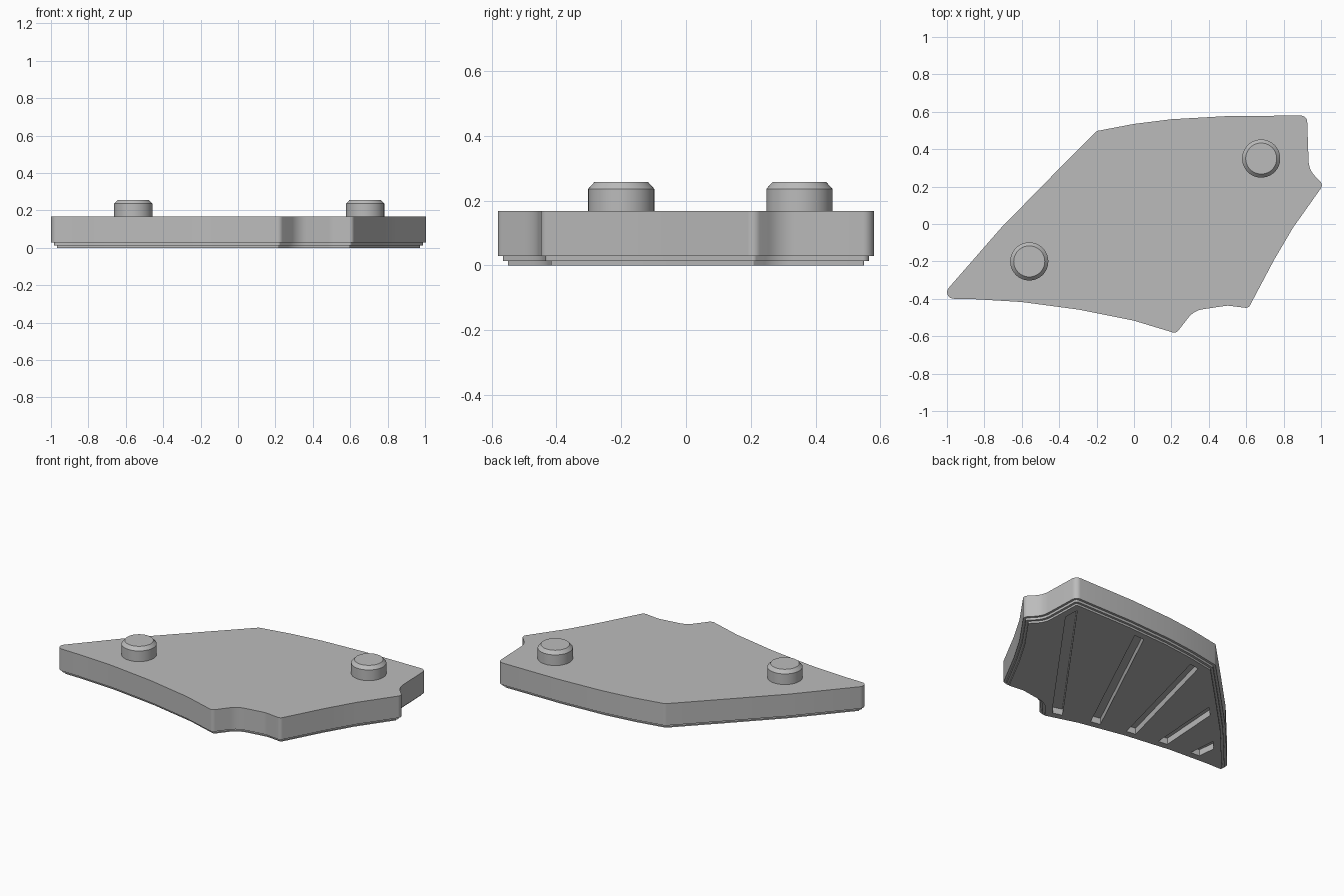
import bpy, bmesh, math
from mathutils import Vector

cube = bpy.data.objects.get("Cube")
if cube:
    bpy.data.objects.remove(cube, do_unlink=True)

GREY = 0.5
steel = bpy.data.materials.new("plain_grey")
steel.use_nodes = True
steel.diffuse_color = (GREY, GREY, GREY, 1)
steel.node_tree.nodes["Principled BSDF"].inputs["Base Color"].default_value = (GREY, GREY, GREY, 1)

# Pad outline, counter-clockwise: x, y, corner radius
CORNERS = [
    (-1.04, -.398, .035), (-.85, -.402, 0), (-.6, -.417, 0), (-.3, -.457, 0), (0, -.517, 0),
    (.225, -.585, .03), (.32, -.463, .12), (.5, -.436, .1), (.612, -.45, .025),
    (.75, -.19, 0), (.85, -.02, 0), (1.013, .21, .03), (.935, .29, .12), (.925, .58, .035),
    (.5, .577, 0), (.2, .56, 0), (0, .535, 0), (-.2, .497, .03), (-.45, .245, 0), (-.71, -.02, 0),
]


def outline(inset):
    """Offset the corners inwards, then round each one."""
    n = len(CORNERS)
    pts = [Vector(c[:2]) for c in CORNERS]
    moved, convex = [], []
    for i, p in enumerate(pts):
        a, b = (p - pts[i - 1]).normalized(), (pts[(i + 1) % n] - p).normalized()
        na, nb = Vector((-a.y, a.x)), Vector((-b.y, b.x))
        moved.append(p + (na + nb) * inset / (1 + na.dot(nb)))
        convex.append(a.x * b.y - a.y * b.x > 0)
    ring = []
    for i, p in enumerate(moved):
        r = CORNERS[i][2]
        if r == 0:
            ring.append(p)
            continue
        r = max(r - inset, .006) if convex[i] else r + inset
        to_prev, to_next = moved[i - 1] - p, moved[(i + 1) % n] - p
        half = to_prev.angle(to_next) / 2
        t = min(r / math.tan(half), .48 * to_prev.length, .48 * to_next.length)
        r = t * math.tan(half)
        u, v = to_prev.normalized(), to_next.normalized()
        centre = p + (u + v).normalized() * r / math.sin(half)
        start, end = p + u * t - centre, p + v * t - centre
        sweep = start.angle(end)
        for k in range(9):
            f = k / 8
            arc = (start * math.sin((1 - f) * sweep) + end * math.sin(f * sweep)) / math.sin(sweep)
            ring.append(centre + arc)
    return ring


def skin(bm, rings):
    """Join stacked rings into a closed solid."""
    loops = [[bm.verts.new((p.x, p.y, z)) for p in ring] for ring, z in rings]
    for low, high in zip(loops, loops[1:]):
        for i in range(len(low)):
            bm.faces.new((low[i - 1], low[i], high[i], high[i - 1]))
    bm.faces.new(loops[0][::-1])
    bm.faces.new(loops[-1])
    bmesh.ops.recalc_face_normals(bm, faces=bm.faces)


def make(name, bm):
    mesh = bpy.data.meshes.new(name)
    bm.to_mesh(mesh)
    bm.free()
    mesh.materials.append(steel)
    obj = bpy.data.objects.new(name, mesh)
    bpy.context.collection.objects.link(obj)
    return obj


def smooth(obj):
    bpy.ops.object.select_all(action='DESELECT')
    obj.select_set(True)
    bpy.context.view_layer.objects.active = obj
    bpy.ops.object.shade_smooth_by_angle(angle=math.radians(28))


# Pad body with two small steps under its rim
bm = bmesh.new()
skin(bm, [(outline(d), z) for d, z in
          [(.03, 0), (.03, .013), (.015, .013), (.015, .028), (0, .028), (0, .168)]])
pad = make("pad", bm)

# Fanned grooves in the underside, trimmed to the outline
SLOTS = [((.184, -.471), (.874, .481)), ((-.064, -.42), (.376, .496)), ((-.298, -.38), (-.093, .412)),
         ((-.514, -.354), (-.486, .102)), ((-.742, -.334), (-.755, -.194))]
for a, b in SLOTS:
    bm = bmesh.new()
    skin(bm, [(outline(.075), -.05), (outline(.075), .04)])
    along = (Vector(b) - Vector(a)).normalized()
    side = Vector((along.y, -along.x, 0))
    for s in (1, -1):
        bmesh.ops.bisect_plane(bm, geom=bm.verts[:] + bm.edges[:] + bm.faces[:],
                               plane_co=Vector((*a, 0)) + side * s * .031,
                               plane_no=side * s, clear_outer=True)
        bmesh.ops.holes_fill(bm, edges=[e for e in bm.edges if e.is_boundary])
    bmesh.ops.recalc_face_normals(bm, faces=bm.faces)
    cutter = make("groove_cutter", bm)
    cutter.hide_render = True
    mod = pad.modifiers.new("groove", 'BOOLEAN')
    mod.operation, mod.solver, mod.object = 'DIFFERENCE', 'EXACT', cutter
    bpy.ops.object.select_all(action='DESELECT')
    bpy.context.view_layer.objects.active = pad
    pad.select_set(True)
    bpy.ops.object.modifier_apply(modifier=mod.name)
    bpy.data.objects.remove(cutter, do_unlink=True)
smooth(pad)

# Round chamfered pegs on top
for name, x, y in (("left_peg", .68, .35), ("right_peg", -.56, -.2)):
    bm = bmesh.new()
    turn = [math.tau * k / 48 for k in range(48)]
    skin(bm, [([Vector((x + r * math.cos(t), y + r * math.sin(t))) for t in turn], z)
              for r, z in ((.102, .15), (.102, .236), (.083, .257))])
    smooth(make(name, bm))
